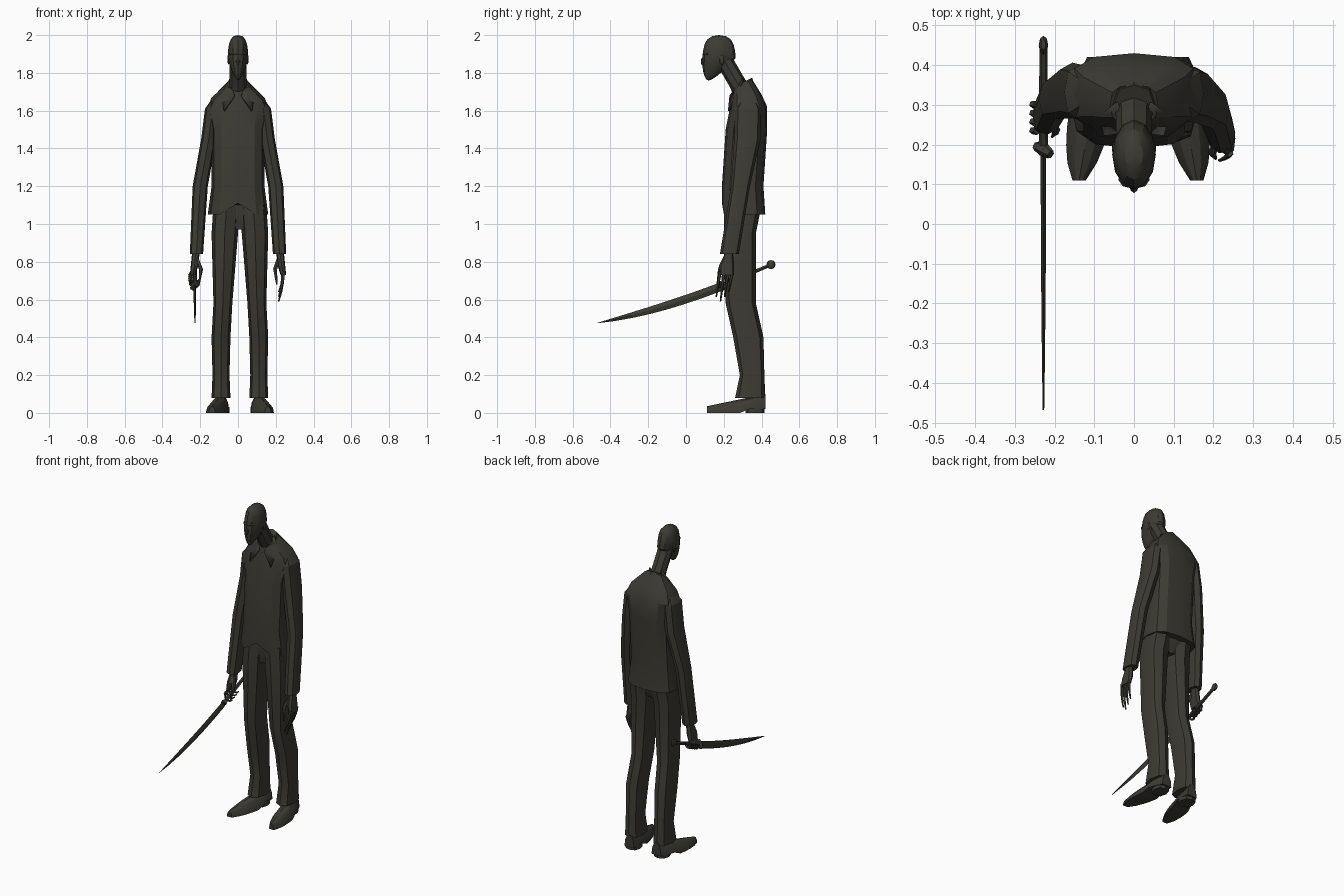
import bpy, bmesh, math
from mathutils import Vector

if "Cube" in bpy.data.objects:
    bpy.data.objects.remove(bpy.data.objects["Cube"])

charcoal = bpy.data.materials.new("dark olive charcoal")
charcoal.use_nodes = True
tone = (0.045, 0.043, 0.033, 1)
charcoal.diffuse_color = tone
charcoal.node_tree.nodes["Principled BSDF"].inputs["Base Color"].default_value = tone


def lerp(start, end, t):
    return start + (end - start) * t


def steps(count):
    return [i / (count - 1) for i in range(count)]


def finish(name, bm, angle=28):
    bmesh.ops.recalc_face_normals(bm, faces=bm.faces)
    mesh = bpy.data.meshes.new(name)
    bm.to_mesh(mesh)
    bm.free()
    mesh.materials.append(charcoal)
    part = bpy.data.objects.new(name, mesh)
    bpy.context.collection.objects.link(part)
    bpy.ops.object.select_all(action='DESELECT')
    part.select_set(True)
    bpy.context.view_layer.objects.active = part
    bpy.ops.object.shade_smooth_by_angle(angle=math.radians(angle))
    return part


def skin(loops):
    """Bridge rings of points and cap both ends."""
    bm = bmesh.new()
    rows = [[bm.verts.new(point) for point in loop] for loop in loops]
    count = len(rows[0])
    for lower, upper in zip(rows, rows[1:]):
        for i in range(count):
            j = (i + 1) % count
            bm.faces.new((lower[i], lower[j], upper[j], upper[i]))
    bm.faces.new(rows[0])
    bm.faces.new(rows[-1])
    return bm


def ring(x, y, z, width, depth, slope=0, sides=8, power=0.8):
    """Horizontal rounded ring; slope tilts it from front to back."""
    points = []
    for i in range(sides):
        turn = math.tau * i / sides
        across, along = math.cos(turn), math.sin(turn)
        dx = width * math.copysign(abs(across) ** power, across)
        dy = depth * math.copysign(abs(along) ** power, along)
        points.append(Vector((x + dx, y + dy, z + slope * dy)))
    return points


def loft(name, rings):
    return finish(name, skin([ring(*r) for r in rings]))


def tube(name, points, radii, sides=5):
    points = [Vector(p) for p in points]
    loops = []
    for i, (point, radius) in enumerate(zip(points, radii)):
        ahead = points[min(i + 1, len(points) - 1)] - points[max(i - 1, 0)]
        frame = ahead.to_track_quat('Z', 'Y')
        turns = [math.tau * k / sides for k in range(sides)]
        loops.append([point + frame @ Vector((radius * math.cos(t), radius * math.sin(t), 0)) for t in turns])
    return finish(name, skin(loops))


def lump(name, centre, size, crown=0, taper=0, lean=0, segments=8):
    """Ellipsoid; crown fills out the top, taper narrows the bottom, lean drifts it in y."""
    bm = bmesh.new()
    bmesh.ops.create_uvsphere(bm, u_segments=segments, v_segments=segments - 2, radius=1)
    for vert in bm.verts:
        above, below = max(vert.co.z, 0), min(vert.co.z, 0)
        spread = 1 + crown * above ** 3 + taper * below
        vert.co.x = centre[0] + size[0] * vert.co.x * spread
        vert.co.y = centre[1] + size[1] * vert.co.y * spread + lean * below
        vert.co.z = centre[2] + size[2] * vert.co.z
    return finish(name, bm)


# Jacket, with a raised notch where the front hem parts
jacket = [ring(0, y, z, width, depth, slope, sides=12, power=0.7) for z, y, width, depth, slope in (
    (1.05, .305, .16, .115, 0), (1.2, .3, .14, .11, 0), (1.5, .32, .14, .11, 0),
    (1.61, .33, .165, .1, .1), (1.67, .32, .14, .08, .2), (1.74, .3, .06, .05, .5))]
jacket[0][9].z += 0.06
finish("jacket", skin(jacket))
loft("collar", [(0, .3, 1.7, .07, .065, .5), (0, .3, 1.75, .05, .05, .5)])

# Neck and head
tube("neck", [(0, .32, 1.66), (0, .27, 1.75), (0, .2, 1.87)], [.055, .045, .045], sides=8)
lump("head", (0, .175, 1.88), (.055, .088, .12), crown=0.4, taper=0.45, lean=0.055, segments=12)
lump("brow", (0, .112, 1.9), (.04, .024, .014))
lump("nose", (0, .1, 1.86), (.012, .022, .03))
lump("lips", (0, .11, 1.81), (.018, .016, .01))
lump("goatee", (0, .122, 1.78), (.014, .016, .018))

# Hips
loft("hips", [(0, .3, 1.13, .12, .08), (0, .3, 1.04, .13, .08), (0, .29, .97, .05, .06)])

leg_rings = [(.07, .3, 1.1, .07, .1), (.08, .285, .95, .07, .085), (.09, .29, .58, .05, .08),
             (.1, .33, .4, .05, .08), (.1, .35, .2, .045, .065), (.1, .34, .08, .05, .08)]
arm_rings = [(.11, .33, 1.66, .03, .04), (.135, .33, 1.61, .04, .07), (.155, .33, 1.45, .04, .07),
             (.2, .3, 1.2, .04, .05), (.22, .25, .84, .035, .05)]
grip_start, grip_end = Vector((-.228, .18, .67)), Vector((-.228, .44, .78))

for s, side, swing in ((1, "left", -.025), (-1, "right", .03)):
    # Lapel and ear
    bm = bmesh.new()
    outline = [(.045, .3, 1.77), (.09, .27, 1.69), (.075, .222, 1.6), (.02, .23, 1.68)]
    bm.faces.new([bm.verts.new((s * x, y, z)) for x, y, z in outline])
    thickness = finish(side + "_lapel", bm).modifiers.new("thickness", 'SOLIDIFY')
    thickness.thickness = 0.01
    lump(side + "_ear", (s * .05, .19, 1.87), (.006, .014, .026))

    # Trouser leg, shoe and heel
    loft(side + "_trouser_leg", [(s * x + .01, *rest) for x, *rest in leg_rings])
    shoe = []
    for t in steps(8):
        centre, y = s * lerp(.095, .148, t) + .01, lerp(.42, .11, t)
        width = 0.055 * math.sqrt(math.sin(math.pi * lerp(.12, .97, t)))
        top, sole = lerp(.1, .035, t), (.02 if t < 0.4 else 0)
        arch = [math.pi * k / 6 for k in range(7)]
        shoe.append([Vector((centre - width * math.cos(a), y, lerp(sole, top, math.sin(a)))) for a in arch])
    finish(side + "_shoe", skin(shoe))
    loft(side + "_heel", [(s * .1 + .01, .365, z, .045, .05) for z in (0, .03)])

    # Sleeve, hanging further forward on the left than on the right
    loft(side + "_sleeve", [(s * x, y + swing * (1.66 - z), z, width, depth)
                            for x, y, z, width, depth in arm_rings])

    # Hand
    wrist = .25 + swing
    loft(side + "_palm", [(s * .22, wrist, .87, .02, .025), (s * .225, wrist, .83, .02, .025),
                          (s * .23, wrist - .01, .78, .02, .04), (s * .24, wrist - .01, .73, .015, .04)])
    for k in range(4):
        y = wrist - .045 + .022 * k
        if side == "left":
            # Fingers hang down, the middle ones longest
            length = .16 - .025 * abs(k - 1)
            path = [(.24 - .025 * t * t, y - .02 * t, .75 - length * t) for t in steps(4)]
        else:
            # Fingers wrap around the sabre grip
            hold = grip_start.lerp(grip_end, (y - grip_start.y) / (grip_end.y - grip_start.y))
            turns = [math.pi * lerp(.7, 1.8, t) for t in steps(6)]
            path = [hold + Vector((math.cos(a), 0, math.sin(a))) * .028 for a in turns]
        tube(f"{side}_finger_{k + 1}", path, [lerp(.011, .004, t) for t in steps(len(path))])
    tube(side + "_thumb", [(s * .215, wrist - .02, .81), (s * .196, wrist - .045, .76),
                           (s * .206, wrist - .06, .68)], [.012, .011, .004])

# Sabre: blade sags in an arc and narrows to the tip
blade_root, blade_tip = Vector((-.228, .19, .67)), Vector((-.228, -.468, .476))
blade = []
for t in steps(8):
    middle = blade_root.lerp(blade_tip, t)
    middle.z -= 0.06 * t * (1 - t)
    height, thick = lerp(.024, .001, t ** 3), lerp(.007, .002, t ** 2)
    blade.append([middle + Vector(offset) for offset in
                  ((0, 0, height), (thick, 0, 0), (0, 0, -height), (-thick, 0, 0))])
finish("sabre_blade", skin(blade), angle=10)
tube("sabre_grip", [grip_start, grip_end], [.012, .01], sides=6)
tube("sabre_guard", [(-.21, .175, .69), (-.228, .188, .675), (-.246, .196, .655)], [.012, .018, .012], sides=6)
lump("sabre_pommel", (-.228, .45, .785), (.012, .024, .024))
